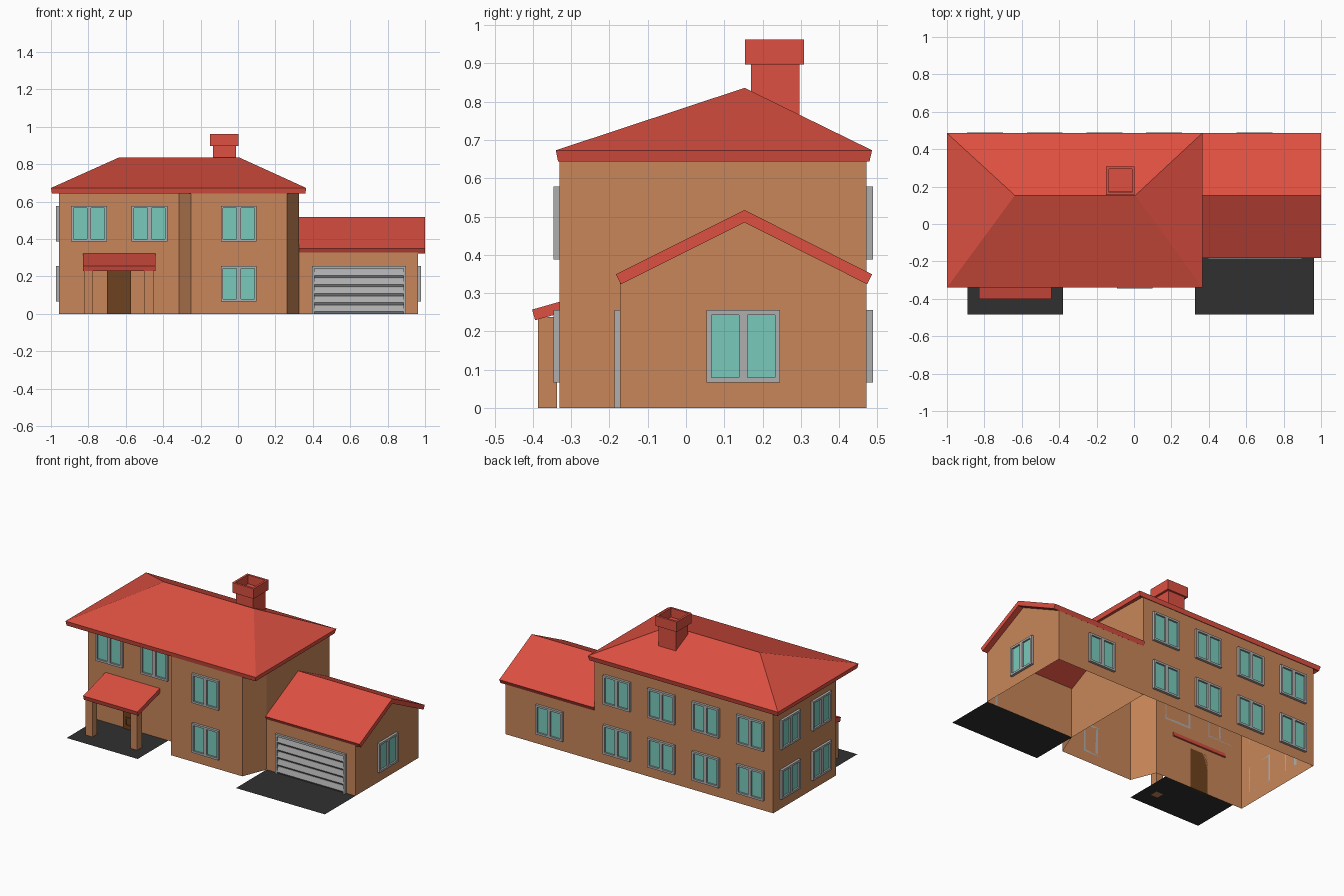
import bpy
from math import radians, sqrt
from mathutils import Matrix, Vector

if "Cube" in bpy.data.objects:
    bpy.data.objects.remove(bpy.data.objects["Cube"])


def material(name, r, g, b):
    m = bpy.data.materials.new(name)
    m.diffuse_color = (r, g, b, 1)
    m.use_nodes = True
    m.node_tree.nodes["Principled BSDF"].inputs["Base Color"].default_value = m.diffuse_color
    return m


WALL = material("wall_tan", 0.58, 0.24, 0.10)
ROOF = material("roof_red", 0.72, 0.08, 0.053)
GLASS = material("glass_teal", 0.19, 0.60, 0.50)
GREY = material("frame_grey", 0.43, 0.43, 0.43)
PAVE = material("paving_dark", 0.03, 0.03, 0.03)
WOOD = material("door_brown", 0.155, 0.054, 0.013)


def mesh(name, verts, faces, mat, mw=Matrix()):
    me = bpy.data.meshes.new(name)
    me.from_pydata([mw @ Vector(v) for v in verts], [], faces)
    me.materials.append(mat)
    ob = bpy.data.objects.new(name, me)
    bpy.context.collection.objects.link(ob)
    return ob


def boxes(name, items, mat, mw=Matrix()):
    """One object from boxes given as (x0, x1, y0, y1, z0, z1)."""
    verts, faces = [], []
    for x0, x1, y0, y1, z0, z1 in items:
        n = len(verts)
        verts += [(x, y, z) for z in (z0, z1) for x, y in
                  ((x0, y0), (x1, y0), (x1, y1), (x0, y1))]
        for f in ((3, 2, 1, 0), (4, 5, 6, 7), (0, 1, 5, 4),
                  (1, 2, 6, 5), (2, 3, 7, 6), (3, 0, 4, 7)):
            faces.append([n + i for i in f])
    return mesh(name, verts, faces, mat, mw)


def sheet_roof(name, verts, faces, t):
    """Roof sheet thickened downwards."""
    ob = mesh(name, verts, faces, ROOF)
    s = ob.modifiers.new("thickness", 'SOLIDIFY')
    s.thickness, s.offset, s.use_even_offset = t, -1, True


# Shared dimensions
XL, XR, XG = -0.956, 0.325, 0.963        # left wall, party wall, garage end
YF, YR, YB = -0.33, -0.172, 0.472        # bay front, recessed front, back
RY = 0.153                               # ridge line
EX0, EX1, EY0, EY1, EZ, RZ = -1.0, 0.365, -0.34, 0.486, 0.673, 0.836
RX0, RX1 = -0.637, 0.007


def under_roof(x, y):
    h = RZ - EZ
    return EZ - 0.025 + h * min((y - EY0) / (RY - EY0), (EY1 - y) / (EY1 - RY),
                                (x - EX0) / (RX0 - EX0), (EX1 - x) / (EX1 - RX1))


# Main house walls, with a splayed bay, rising to the roof underside
plan = [(XL, YR), (-0.86, YR), (-0.315, YR), (-0.25, YF), (0.262, YF), (XR, YR),
        (XR, YB), (XL, YB)]
n = len(plan)
mesh("house_walls", [(x, y, 0) for x, y in plan] + [(x, y, under_roof(x, y)) for x, y in plan],
     [(i, (i + 1) % n, (i + 1) % n + n, i + n) for i in range(n)], WALL)

# Hipped main roof
sheet_roof("house_roof",
           [(EX0, EY0, EZ), (EX1, EY0, EZ), (EX1, EY1, EZ), (EX0, EY1, EZ),
            (RX0, RY, RZ), (RX1, RY, RZ)],
           [(0, 1, 5, 4), (1, 2, 5), (2, 3, 4, 5), (3, 0, 4)], 0.029)

# Garage walls with gable end, and gabled roof
gz, gp = 0.328, 0.486
mesh("garage_walls",
     [(XR, YR, 0), (XG, YR, 0), (XG, YB, 0), (XR, YB, 0),
      (XR, YR, gz), (XG, YR, gz), (XG, YB, gz), (XR, YB, gz), (XG, RY, gp)],
     [(0, 1, 5, 4), (1, 2, 6, 8, 5), (2, 3, 7, 6)], WALL)
sheet_roof("garage_roof",
           [(x, y, z) for y, z in ((-0.183, 0.349), (RY, 0.517), (EY1, 0.349)) for x in (XR, 1.0)],
           [(0, 1, 3, 2), (2, 3, 5, 4)], 0.029)

# Porch roof and posts
sheet_roof("porch_roof",
           [(-0.83, -0.402, 0.257), (-0.44, -0.402, 0.257), (-0.44, YR, 0.322), (-0.83, YR, 0.322)],
           [(0, 1, 2, 3)], 0.029)
boxes("porch_posts", [(x, x + 0.05, -0.387, -0.337, 0, 0.238) for x in (-0.824, -0.502)], WALL)

# Paving in front of porch and garage
for name, x0, x1 in (("porch_paving", -0.89, -0.38), ("driveway", XR, XG)):
    mesh(name, [(x0, -0.485, 0), (x1, -0.485, 0), (x1, YR, 0), (x0, YR, 0)], [(0, 1, 2, 3)], PAVE)

# Chimney stack with an open cap
boxes("chimney_stack", [(-0.134, -0.01, 0.17, 0.296, 0.72, 0.905)], ROOF)
a, b, c, d, w, z0, z1 = -0.149, 0.004, 0.154, 0.308, 0.014, 0.897, 0.962
boxes("chimney_cap", [(a, b, c, c + w, z0, z1), (a, b, d - w, d, z0, z1),
                      (a, a + w, c + w, d - w, z0, z1), (b - w, b, c + w, d - w, z0, z1)], ROOF)


def window(x, y, z, turn):
    """Double window; local -y points out of the wall, z is the sill."""
    mw = Matrix.Translation((x, y, z)) @ Matrix.Rotation(radians(turn), 4, 'Z')
    W, H, D = 0.096, 0.19, -0.016
    boxes("window_frame",
          [(-W, W, D, 0, 0, 0.013), (-W, W, D, 0, H - 0.013, H),
           (-W, -W + 0.013, D, 0, 0.013, H - 0.013), (W - 0.013, W, D, 0, 0.013, H - 0.013),
           (-0.011, 0.011, D, 0, 0.013, H - 0.013)], GREY, mw)
    verts, faces = [], []
    for s0, s1 in ((-W + 0.013, -0.011), (0.011, W - 0.013)):
        k = len(verts)
        verts += [(s0, -0.005, 0.013), (s1, -0.005, 0.013),
                  (s1, -0.005, H - 0.013), (s0, -0.005, H - 0.013)]
        faces.append((k, k + 1, k + 2, k + 3))
    mesh("window_glass", verts, faces, GLASS, mw)


LOW, HIGH = 0.066, 0.388
for x in (-0.797, -0.473):               # recessed front, upper floor
    window(x, YR, HIGH, 0)
for z in (LOW, HIGH):
    window(0.004, YF, z, 0)              # bay
    for x in (-0.797, -0.477, -0.158, 0.16):
        window(x, YB, z, 180)            # back
    for y in (-0.012, 0.308):
        window(XL, y, z, -90)            # left side
window(0.644, YB, LOW, 180)              # garage back
window(XG, 0.15, LOW, 90)                # garage end

# Front door: slab with two raised panel surrounds
boxes("front_door", [(-0.70, -0.572, YR - 0.009, YR, 0, 0.26)], WOOD)
rims = []
for z0, z1 in ((0.02, 0.077), (0.115, 0.23)):
    x0, x1, y0, y1, r = -0.682, -0.590, YR - 0.014, YR - 0.009, 0.009
    rims += [(x0, x1, y0, y1, z0, z0 + r), (x0, x1, y0, y1, z1 - r, z1),
             (x0, x0 + r, y0, y1, z0 + r, z1 - r), (x1 - r, x1, y0, y1, z0 + r, z1 - r)]
boxes("front_door_panels", rims, WOOD)

# Garage door: frame and sloping slats
g0, g1, top = 0.395, 0.898, 0.256
boxes("garage_door_frame",
      [(g0, g0 + 0.014, YR - 0.015, YR, 0, top), (g1 - 0.014, g1, YR - 0.015, YR, 0, top),
       (g0 + 0.014, g1 - 0.014, YR - 0.015, YR, top - 0.014, top)], GREY)
prof = []
for i in range(5):
    h = (top - 0.014) / 5
    prof += [(YR - 0.003, i * h), (YR - 0.012, i * h + 0.012), (YR - 0.003, (i + 1) * h - 0.006)]
prof.append((YR - 0.003, top - 0.014))
mesh("garage_door_slats", [(x, y, z) for y, z in prof for x in (g0 + 0.014, g1 - 0.014)],
     [(2 * i, 2 * i + 1, 2 * i + 3, 2 * i + 2) for i in range(len(prof) - 1)], GREY)
